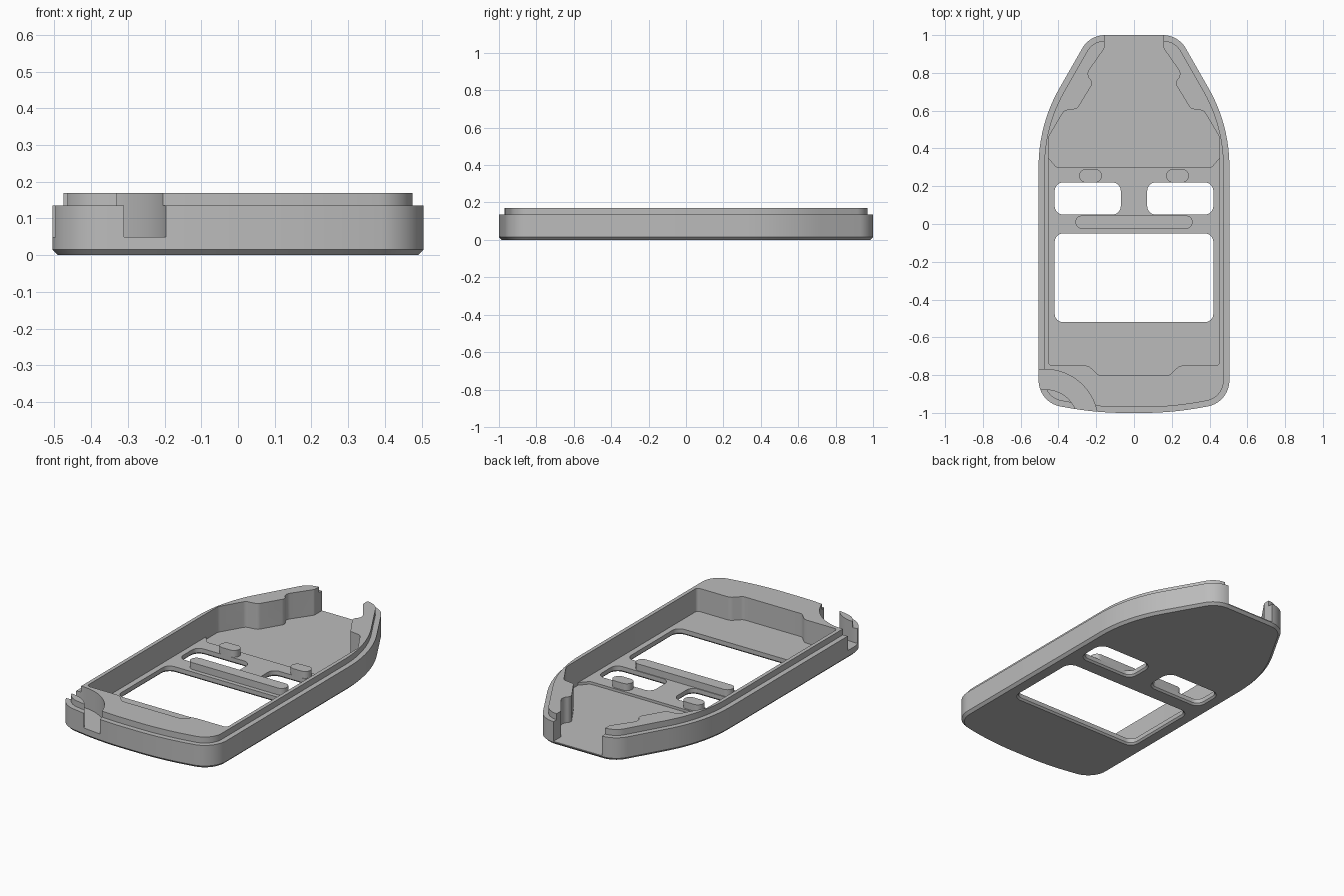
import bpy, bmesh, math
from mathutils import Vector

old = bpy.data.objects.get("Cube")
if old:
    bpy.data.objects.remove(old, do_unlink=True)

grey = bpy.data.materials.new("plain grey")
grey.use_nodes = True
grey.diffuse_color = (0.5, 0.5, 0.5, 1)
grey.node_tree.nodes["Principled BSDF"].inputs["Base Color"].default_value = (0.5, 0.5, 0.5, 1)


def mirrored(half):
    """Right half (top to bottom) to a full counter-clockwise ring."""
    return [(-x, y, r) for x, y, r in half] + half[::-1]


def rounded(ring, steps=8):
    """Fillet every corner of a ring of (x, y, radius)."""
    out = []
    for i, (x, y, r) in enumerate(ring):
        p = Vector((x, y))
        a = (Vector(ring[i - 1][:2]) - p).normalized()
        b = (Vector(ring[(i + 1) % len(ring)][:2]) - p).normalized()
        half = a.angle(b) / 2
        if r == 0 or half > 1.55:
            out.append(p)
            continue
        centre = p + (a + b).normalized() * r / math.sin(half)
        t = r / math.tan(half)
        start, end = p + a * t - centre, p + b * t - centre
        sweep = start.angle(end)
        for k in range(steps + 1):
            f = k / steps
            out.append(centre + (start * math.sin((1 - f) * sweep)
                                 + end * math.sin(f * sweep)) / math.sin(sweep))
    return out


def inset(points, d):
    """Move a counter-clockwise ring inwards by d."""
    out = []
    for i, p in enumerate(points):
        e1 = (p - points[i - 1]).normalized()
        e2 = (points[(i + 1) % len(points)] - p).normalized()
        n1, n2 = Vector((-e1.y, e1.x)), Vector((-e2.y, e2.x))
        out.append(p + (n1 + n2) * d / (1 + n1.dot(n2)))
    return out


def prism(name, points, levels):
    """Solid through (inset, height) levels of one ring."""
    bm = bmesh.new()
    rings = [[bm.verts.new((p.x, p.y, z)) for p in inset(points, d)] for d, z in levels]
    for lo, hi in zip(rings, rings[1:]):
        for i in range(len(lo)):
            j = (i + 1) % len(lo)
            bm.faces.new((lo[i], lo[j], hi[j], hi[i]))
    bm.faces.new(rings[0][::-1])
    bm.faces.new(rings[-1])
    bmesh.ops.recalc_face_normals(bm, faces=bm.faces)
    mesh = bpy.data.meshes.new(name)
    bm.to_mesh(mesh)
    bm.free()
    mesh.materials.append(grey)
    ob = bpy.data.objects.new(name, mesh)
    bpy.context.collection.objects.link(ob)
    return ob


def slab(x0, x1, y0, y1, r):
    return rounded([(x0, y0, r), (x1, y0, r), (x1, y1, r), (x0, y1, r)])


def activate(ob):
    bpy.ops.object.select_all(action='DESELECT')
    ob.select_set(True)
    bpy.context.view_layer.objects.active = ob


def cut(target, cutter):
    mod = target.modifiers.new("cut", 'BOOLEAN')
    mod.operation = 'DIFFERENCE'
    mod.solver = 'EXACT'
    mod.object = cutter
    activate(target)
    bpy.ops.object.modifier_apply(modifier=mod.name)
    bpy.data.objects.remove(cutter, do_unlink=True)


# Outer body with chamfered base and stepped lip
outline = rounded(mirrored([(0.234, 1, 0.138), (0.505, 0.526, 0.83),
                            (0.505, -0.945, 0.14), (0.2, -1, 1.7)]), 12)
shell = prism("case_shell", outline,
              [(0.015, 0), (0, 0.015), (0, 0.135), (0.03, 0.135), (0.03, 0.17)])

# Cavity, open at the back, with thick shoulders and a deeper rear floor
rear = [(0.157, 1.1, 0), (0.157, 0.93, 0.02), (0.255, 0.79, 0.04), (0.215, 0.75, 0.03),
        (0.3, 0.61, 0.03), (0.37, 0.6, 0.03), (0.453, 0.46, 0.05)]
front = [(0.453, -0.75, 0.02), (0.24, -0.75, 0.04), (0.19, -0.8, 0.03)]
cut(shell, prism("cavity_cutter", rounded(mirrored(rear + front)), [(0, 0.035), (0, 0.3)]))
rear_floor = rear + [(0.453, 0.35, 0), (0.41, 0.3, 0.03)]
cut(shell, prism("rear_cutter", rounded(mirrored(rear_floor)), [(0, 0.02), (0, 0.31)]))

# Windows through the floor, flared at the underside
for x0, x1, y0, y1 in ((-0.42, 0.42, -0.52, -0.05),
                       (-0.42, -0.07, 0.05, 0.22), (0.07, 0.42, 0.05, 0.22)):
    cut(shell, prism("window_cutter", slab(x0, x1, y0, y1, 0.045),
                     [(-0.015, -0.005), (0, 0.01), (0, 0.1)]))

# Curved slot around the front right corner, leaving a small post
angles = [math.radians(-30 + 5 * k) for k in range(43)]
centre = Vector((-0.47, -1.05))
arc = [Vector((math.cos(a), math.sin(a))) for a in angles]
slot = [centre + v * 0.28 for v in arc] + [centre + v * 0.175 for v in arc[::-1]]
cut(shell, prism("slot_cutter", slot, [(0, 0.05), (0, 0.3)]))

# Raised ribs and pegs on the floor
parts = [shell, prism("cross_rib", slab(-0.31, 0.31, -0.025, 0.045, 0.0345),
                      [(0, 0.03), (0, 0.075)])]
for side, x in (("right", -0.23), ("left", 0.23)):
    parts.append(prism(side + "_peg", slab(x - 0.06, x + 0.06, 0.22, 0.29, 0.0345),
                       [(0, 0.03), (0, 0.075)]))

for ob in parts:
    activate(ob)
    bpy.ops.object.shade_smooth_by_angle(angle=math.radians(25))
